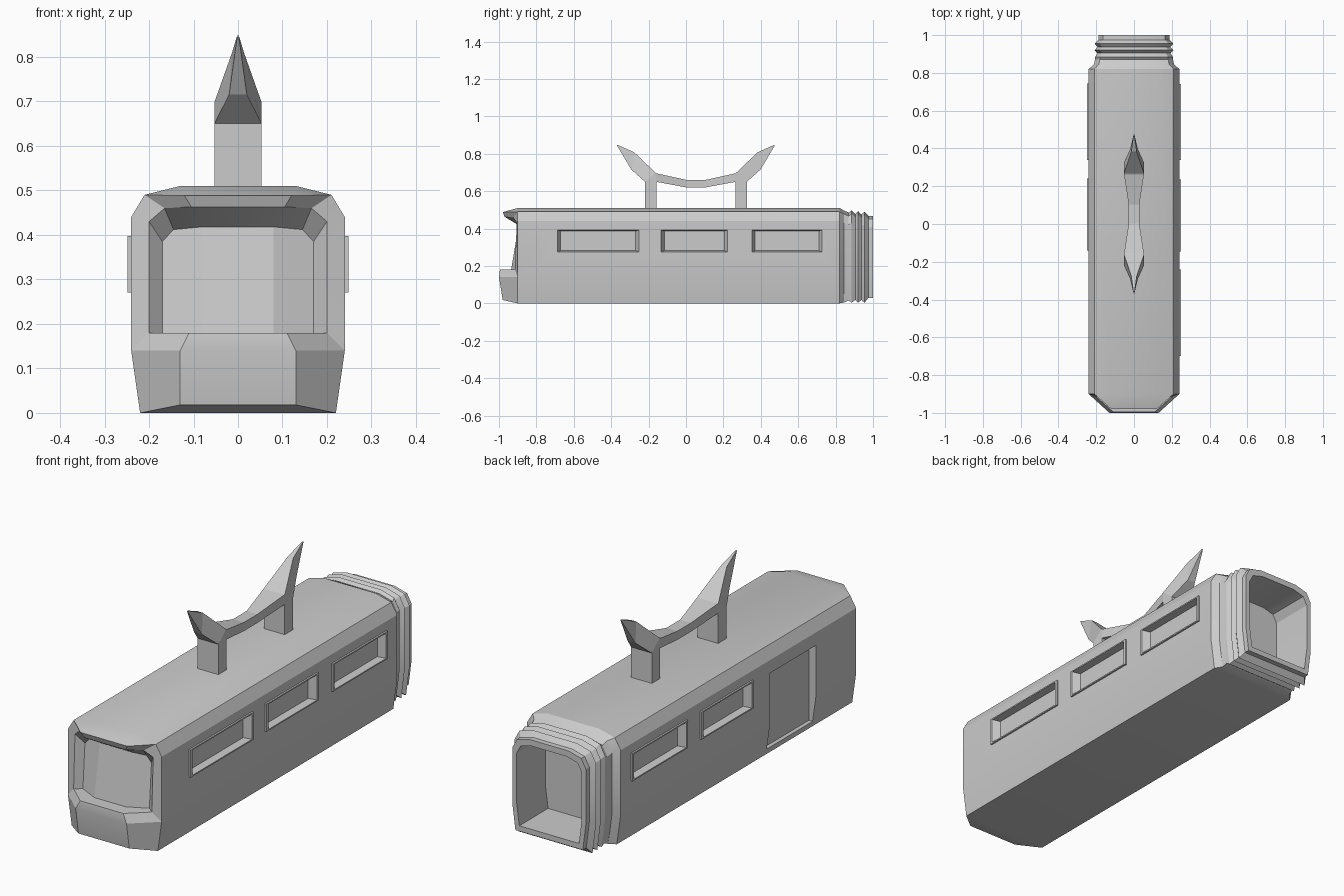
import bpy, bmesh
from math import radians

if "Cube" in bpy.data.objects:
    bpy.data.objects.remove(bpy.data.objects["Cube"])


def make(name, bm, smooth=None):
    bmesh.ops.remove_doubles(bm, verts=bm.verts, dist=0.0004)
    bmesh.ops.recalc_face_normals(bm, faces=bm.faces)
    me = bpy.data.meshes.new(name)
    bm.to_mesh(me)
    bm.free()
    ob = bpy.data.objects.new(name, me)
    bpy.context.collection.objects.link(ob)
    return ob


def loft(bm, rings, caps=(True, True)):
    """Skin a list of closed point rings."""
    rows = [[bm.verts.new(p) for p in r] for r in rings]
    for a, b in zip(rows, rows[1:]):
        n = len(a)
        for i in range(n):
            bm.faces.new((a[i], a[(i + 1) % n], b[(i + 1) % n], b[i]))
    if caps[0]:
        bm.faces.new(rows[0][::-1])
    if caps[1]:
        bm.faces.new(rows[-1])


def rect_x(x, y0, y1, z0, z1):
    return [(x, y0, z0), (x, y1, z0), (x, y1, z1), (x, y0, z1)]


def box(name, x0, x1, y0, y1, z0, z1):
    bm = bmesh.new()
    loft(bm, [rect_x(x0, y0, y1, z0, z1), rect_x(x1, y0, y1, z0, z1)])
    return make(name, bm)


# Car body cross-section (right half), from floor to roof
PROFILE = [(.22, 0), (.24, .14), (.24, .44), (.21, .49), (.13, .51)]


def section(y, w, lo, hi):
    half = [(x * w / .24, y, lo + z * (hi - lo) / .51) for x, z in PROFILE]
    return half + [(-x, y, z) for x, y, z in reversed(half)]


# Body, bellows folds and hollow rear end
bm = bmesh.new()
STATIONS = [(-.9, .24, 0, .51), (.82, .24, 0, .51), (.845, .212, .005, .497),
            (.87, .207, .015, .485), (.885, .205, .004, .497), (.905, .193, .018, .478),
            (.92, .208, .004, .494), (.937, .193, .018, .475), (.955, .208, .003, .49),
            (.975, .188, .03, .468), (1, .188, .03, .468), (1, .166, .055, .44),
            (.79, .166, .055, .44)]
loft(bm, [section(*s) for s in STATIONS], caps=(False, True))

# Nose: bumper, pillars, visor and recessed windscreen
P = {'B': (.22, -.9, 0), 'C': (.24, -.9, .14), 'D': (.24, -.9, .44),
     'E': (.21, -.9, .49), 'F': (.13, -.9, .51),
     'a': (.13, -.98, .018), 'b': (.13, -1, .14), 'c': (.11, -.995, .18),
     'd': (.20, -.915, .18), 'e': (.17, -.89, .18), 'f': (.17, -.875, .385),
     'g': (.145, -.875, .412), 'h': (.20, -.905, .43), 'i': (.165, -.925, .46),
     'k': (.12, -.98, .488), 'l': (.105, -.97, .463),
     'n': (.08, -.935, .18), 't': (.08, -.895, .418)}
HALF = ['BCba', 'Cdcb', 'denc', 'CDhd', 'DEih', 'Ekli', 'FkE', 'dhfe', 'higf', 'iltg', 'entgf']
CENTRE = ['Ba', 'ab', 'bc', 'cn', 'Fk', 'kl', 'lt', 'nt']
right = {k: bm.verts.new(p) for k, p in P.items()}
left = {k: bm.verts.new((-p[0], p[1], p[2])) for k, p in P.items()}
for f in HALF:
    bm.faces.new([right[k] for k in f])
    bm.faces.new([left[k] for k in reversed(f)])
for u, v in CENTRE:
    bm.faces.new((right[u], right[v], left[v], left[u]))
body = make("car_body", bm)

# Windows (side, y range) and one door on the left
WINDOWS = [(1, -.70, -.24), (1, -.145, .235), (1, .34, .74), (-1, -.14, .24), (-1, .34, .745)]
cutters = [box("door_cutter", -.3, -.205, -.605, -.27, .025, .38)]
for s, y0, y1 in WINDOWS:
    cutters.append(box("window_cutter", s * .205, s * .3, y0 + .005, y1 - .005, .274, .394))
    bm = bmesh.new()
    z0, z1 = .27, .398
    loft(bm, [rect_x(s * x, y0 + iy, y1 - iy, z0 + iz, z1 - iz) for x, iy, iz in
              ((.235, 0, 0), (.248, 0, 0), (.248, .012, .006), (.215, .03, .012))],
         caps=(False, True))
    make("window_frame", bm)

for c in cutters:
    m = body.modifiers.new("cut", 'BOOLEAN')
    m.operation, m.solver, m.object = 'DIFFERENCE', 'EXACT', c
bpy.context.view_layer.objects.active = body
body.select_set(True)
for m in list(body.modifiers):
    bpy.ops.object.modifier_apply(modifier=m.name)
for c in cutters:
    bpy.data.objects.remove(c)
bpy.ops.object.shade_smooth_by_angle(angle=radians(20))

# Roof collector: two posts carrying a horned bow, symmetric about y = MID
MID = .053
for s in (-1, 1):
    y0, y1 = sorted((MID + s * .212, MID + s * .272))
    box("collector_post", -.053, .053, y0, y1, .495, .655)

# top offset, top z, bottom offset, bottom z, top half width, bottom half width
BOW = [(.05, .66, .05, .62, .028, .028), (.21, .695, .212, .65, .053, .053),
       (.215, .698, .272, .65, .053, .053), (.33, .808, .345, .715, .014, .02),
       (.42, .848, .422, .844, .002, .002)]


def bow_ring(s, yt, zt, yb, zb, wt, wb):
    return [(-wt, MID + s * yt, zt), (wt, MID + s * yt, zt),
            (wb, MID + s * yb, zb), (-wb, MID + s * yb, zb)]


bm = bmesh.new()
loft(bm, [bow_ring(-1, *r) for r in reversed(BOW)] + [bow_ring(1, *r) for r in BOW])
make("collector_bow", bm)
